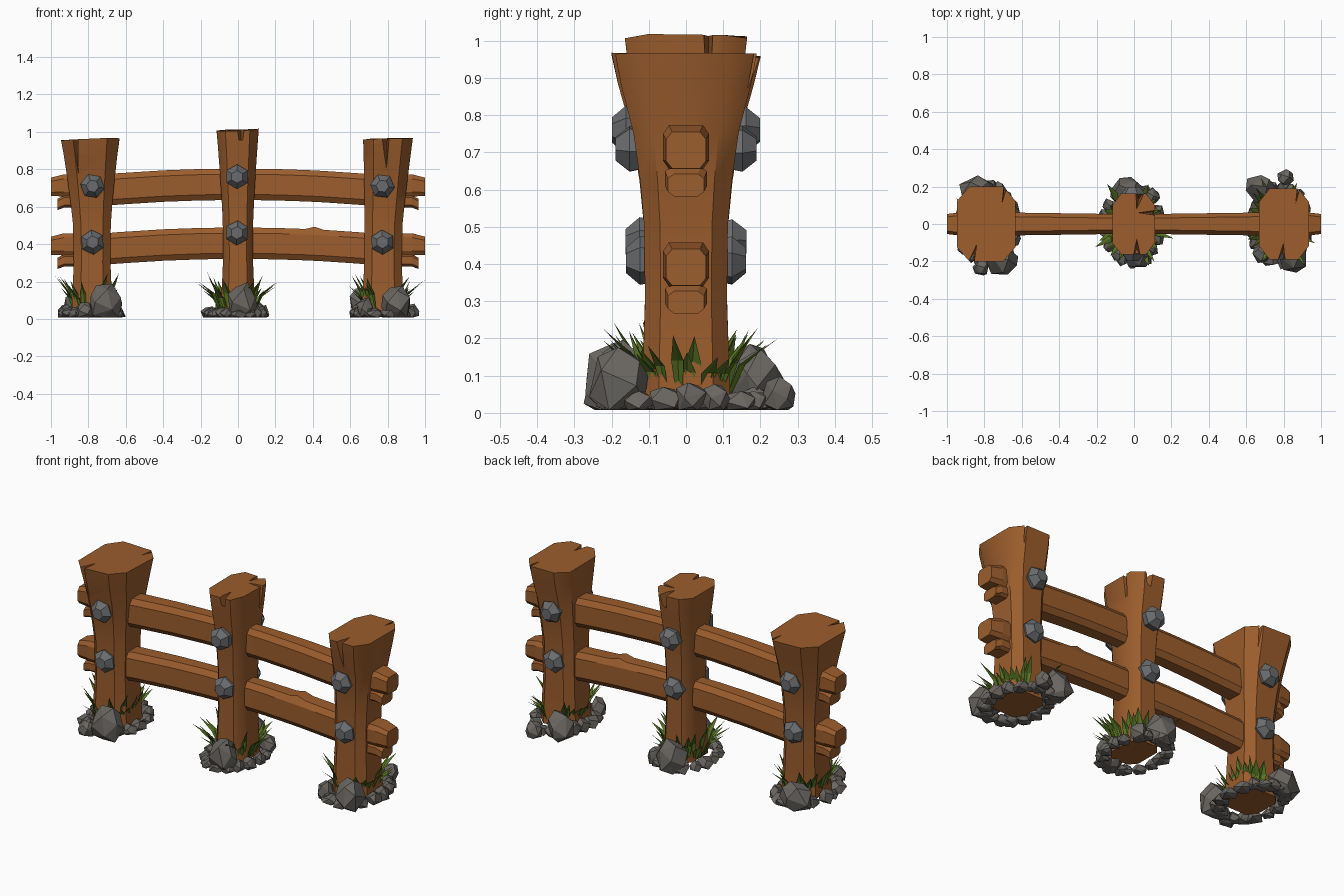
import bpy, bmesh, math, random
from mathutils import Vector

random.seed(4)
old = bpy.data.objects.get("Cube")
if old:
    bpy.data.objects.remove(old, do_unlink=True)


def material(name, rgb):
    m = bpy.data.materials.new(name)
    m.use_nodes = True
    m.diffuse_color = (*rgb, 1)
    m.node_tree.nodes["Principled BSDF"].inputs["Base Color"].default_value = (*rgb, 1)
    return m


WOOD = material("brown wood", (0.33, 0.11, 0.026))
STONE = material("grey stone", (0.145, 0.135, 0.122))
BOLT = material("cool grey stone", (0.145, 0.148, 0.155))
GRASS = material("green grass", (0.10, 0.18, 0.018))


def finish(bm, name, mat, smooth=None):
    bmesh.ops.recalc_face_normals(bm, faces=bm.faces)
    me = bpy.data.meshes.new(name)
    bm.to_mesh(me)
    bm.free()
    me.materials.append(mat)
    ob = bpy.data.objects.new(name, me)
    bpy.context.collection.objects.link(ob)
    if smooth:
        shade(ob, smooth)
    return ob


def shade(ob, degrees):
    bpy.ops.object.select_all(action='DESELECT')
    ob.select_set(True)
    bpy.context.view_layer.objects.active = ob
    bpy.ops.object.shade_smooth_by_angle(angle=math.radians(degrees))


def loft(bm, rings):
    """Skin a list of point rings and cap both ends."""
    loops = [[bm.verts.new(p) for p in ring] for ring in rings]
    for a, b in zip(loops, loops[1:]):
        for i in range(len(a)):
            j = (i + 1) % len(a)
            bm.faces.new((a[i], a[j], b[j], b[i]))
    bm.faces.new(loops[0])
    bm.faces.new(loops[-1])


def octagon(u, v, cu, cv):
    """Rectangle of half sizes u, v with cut corners cu, cv."""
    return [(u, v - cv), (u - cu, v), (cu - u, v), (-u, v - cv),
            (-u, cv - v), (cu - u, -v), (u - cu, -v), (u, cv - v)]


# Posts: flared octagonal trunks, with wedge cracks cut in the rim
def post_depth(z):
    levels = [(0, .12), (.3, .11), (.5, .113), (.62, .125), (.75, .146), (.88, .183), (.96, .2)]
    for (z0, d0), (z1, d1) in zip(levels, levels[1:]):
        if z <= z1:
            return d0 + (d1 - d0) * (z - z0) / (z1 - z0)
    return levels[-1][1]


def crack(post, x, y, inward, z_top, depth, width):
    d = Vector((*inward, 0)).normalized()
    side = Vector((-d.y, d.x, 0)) * width
    rim = Vector((x, y, z_top + .02))
    bm = bmesh.new()
    outer = rim - d * .05
    for p in (outer + side, outer - side, rim + d * .09,
              rim + d * .03 - Vector((0, 0, depth))):
        bm.verts.new(p)
    bmesh.ops.convex_hull(bm, input=bm.verts)
    cutter = finish(bm, "crack_cutter", WOOD)
    cutter.hide_render = True
    mod = post.modifiers.new("crack", 'BOOLEAN')
    mod.operation, mod.solver, mod.object = 'DIFFERENCE', 'EXACT', cutter
    bpy.context.view_layer.objects.active = post
    bpy.ops.object.modifier_apply(modifier=mod.name)
    bpy.data.objects.remove(cutter, do_unlink=True)


def make_post(name, x0, x_top, waist, top, height, depth_scale, cracks):
    bm = bmesh.new()
    rings = []
    for z in (.03, .3, .5, .62, .75, .88, .96):
        t = max(0, (z - .45) / .51)
        hx = waist + (top - waist) * t ** 1.3 + (.012 if z < .1 else 0)
        hy = post_depth(z) * (1 + (depth_scale - 1) * t)
        cx = x0 + (x_top - x0) * t
        rings.append([(cx + u, v, z * height / .96)
                      for u, v in octagon(hx, hy, hx * .42, hy * .38)])
    # slightly uneven rim
    rings[-1] = [(x, y, z + random.uniform(-.012, .004)) for x, y, z in rings[-1]]
    loft(bm, rings)
    ob = finish(bm, name, WOOD)
    for x, y, inward, depth, width in cracks:
        crack(ob, x, y, inward, height, depth, width)
    shade(ob, 40)


make_post("right_post", -.78, -.79, .098, .156, .965, 1.0,
          [(-.865, -.19, (.3, 1), .24, .02), (-.69, .19, (-.2, -1), .15, .012)])
make_post("middle_post", 0, -.002, .08, .113, 1.015, .82,
          [(.015, -.16, (0, 1), .12, .03), (.03, .16, (-.2, -1), .14, .035),
           (.11, .06, (-1, 0), .2, .02)])
make_post("left_post", .775, .802, .1, .133, .965, .95,
          [(.79, -.19, (.1, 1), .2, .03), (.88, .19, (-.2, -1), .12, .012)])


# Rails: bowed beams whose ends split into two splinters
def make_rail(name, base, knot):
    bm = bmesh.new()
    rings = []
    for x in (-.86, -.64, -.4, -.2, 0, .2, .36, .41, .46, .64, .86):
        zc = base + .03 * (1 - (x / .7) ** 2)
        hy = .052 + .014 * abs(x)
        ring = octagon(hy, .084, .022, .03)
        bump = knot if x == .41 else 0
        rings.append([(x, u, zc + v + (bump if v > .08 else 0)) for u, v in ring])
    loft(bm, rings)
    finish(bm, name, WOOD, 30)
    for side, label in ((-1, "right"), (1, "left")):
        # (inner z range, outer z range, reach, half depth)
        for part, inner, outer, reach, hy in (
                ("upper", (-.035, .083), (-.033, .065), 1.0, .062),
                ("lower", (-.095, -.028), (-.108, -.048), .965, .056)):
            bm = bmesh.new()
            rings = []
            for x, (lo, hi), k in ((.84, inner, 1), (.93, inner, 1), (reach, outer, .86)):
                h = (hi - lo) / 2
                rings.append([(side * x, u, base + lo + h + v)
                              for u, v in octagon(hy * k, h, .016, h * .4)])
            loft(bm, rings)
            finish(bm, f"{name}_{label}_{part}_splinter", WOOD)


make_rail("upper_rail", .69, 0)
make_rail("lower_rail", .375, .014)


# Stone bolts: faceted hexagonal studs on both faces of every post
def make_bolt(name, x, z, s):
    surface = post_depth(z)
    spin = random.uniform(0, 1)
    rings = []
    for r, out in ((.055, -.04), (.066, .012), (.034, .05)):
        rings.append([(x + r * math.cos(spin + k * math.tau / 6), s * (surface + out),
                       z + r * math.sin(spin + k * math.tau / 6)) for k in range(6)])
    bm = bmesh.new()
    loft(bm, rings)
    finish(bm, name, BOLT)


for label, x, lift in (("right", -.778, 0), ("middle", -.005, .05), ("left", .772, 0)):
    for level, z in (("upper", .71), ("lower", .41)):
        for face, s in (("front", -1), ("back", 1)):
            make_bolt(f"{label}_{level}_{face}_bolt", x, z + lift, s)


# Rocks: convex hulls of jittered points, flat underneath
def add_rock(bm, x, y, rx, ry, height, count=16):
    verts = []
    for i in range(count):
        h = 1 - 2 * (i + .5) / count
        r = math.sqrt(1 - h * h)
        a = i * 2.4 + random.uniform(-.4, .4)
        k = random.uniform(.9, 1.08)
        z = height * (.42 + .56 * h * k)
        verts.append(bm.verts.new((x + rx * r * k * math.cos(a),
                                   y + ry * r * k * math.sin(a), max(.008, z))))
    hull = bmesh.ops.convex_hull(bm, input=verts)
    loose = {v for v in hull["geom_interior"] if isinstance(v, bmesh.types.BMVert)}
    bmesh.ops.delete(bm, geom=list(loose), context='VERTS')


def make_rocks(label, cx, boulders):
    bm = bmesh.new()
    for dx, y, rx, ry, h in boulders:
        add_rock(bm, cx + dx, y, rx, ry, h)
    finish(bm, label + "_boulders", STONE)
    bm = bmesh.new()
    for k in range(17):
        a = k * math.tau / 17 + random.uniform(-.1, .1)
        size = random.uniform(.034, .05)
        add_rock(bm, cx + .145 * math.cos(a), .195 * math.sin(a), size, size * 1.1,
                 random.uniform(.055, .09), 12)
    finish(bm, label + "_pebble_ring", STONE)


make_rocks("right", -.785, [(.08, -.2, .095, .085, .2), (-.06, .19, .09, .075, .17),
                            (-.03, -.23, .05, .05, .1)])
make_rocks("middle", -.01, [(.03, -.17, .085, .075, .2), (-.02, .18, .1, .075, .19),
                            (.1, .15, .05, .05, .11)])
make_rocks("left", .78, [(.07, -.18, .085, .08, .19), (-.1, .19, .09, .08, .18),
                         (.03, .25, .05, .045, .1), (-.1, -.16, .05, .05, .12)])


# Grass: folded, outward-curving blades on both sides of each post
def add_blade(bm, cx, a, length, lean, width):
    out = Vector((math.cos(a), math.sin(a), 0))
    side = Vector((-out.y, out.x, 0)) * width
    base = Vector((cx + .095 * out.x, .125 * out.y, .04))
    mid = base + out * length * lean * .35 + Vector((0, 0, length * .5))
    tip = base + out * length * lean + Vector((0, 0, length * (1 - .25 * lean)))
    b0, b1, m0, m1, t = (bm.verts.new(p) for p in (
        base - side * .5, base + side * .5, mid - side, mid + side, tip))
    bc = bm.verts.new(base - out * .004)
    mc = bm.verts.new(mid - out * width * .45)
    for f in ((b0, bc, mc, m0), (bc, b1, m1, mc), (m0, mc, t), (mc, m1, t)):
        bm.faces.new(f)


for label, cx in (("right", -.785), ("middle", -.005), ("left", .775)):
    bm = bmesh.new()
    for heading in (0, math.pi):
        for k in range(13):
            a = heading + (k - 6) * .19 + random.uniform(-.08, .08)
            add_blade(bm, cx, a, random.uniform(.12, .23), random.uniform(.25, .75),
                      random.uniform(.012, .026))
    finish(bm, label + "_grass", GRASS)
